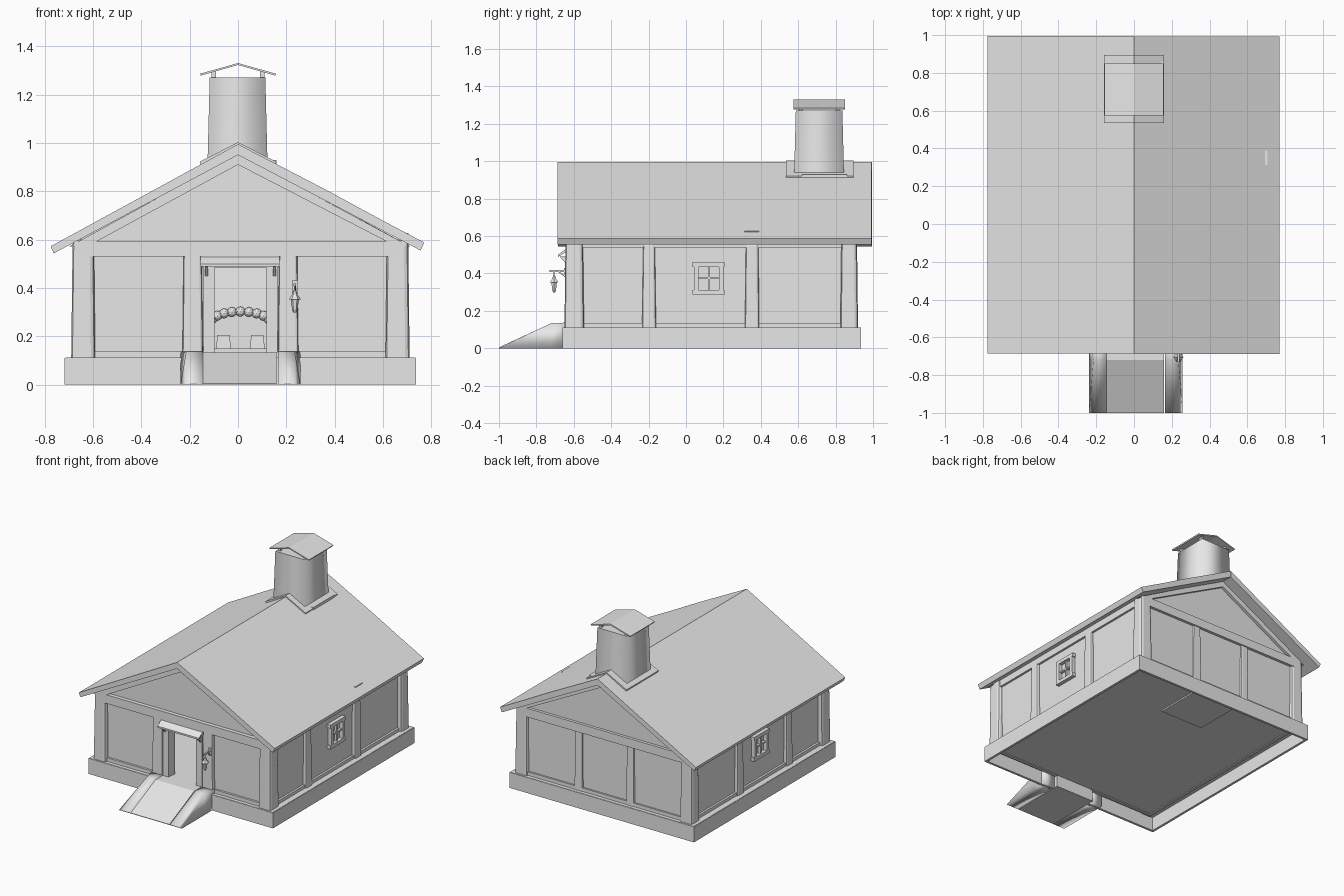
import bpy, bmesh, math
from mathutils import Vector

if "Cube" in bpy.data.objects:
    bpy.data.objects.remove(bpy.data.objects["Cube"])

grey = bpy.data.materials.new("plain light grey")
grey.diffuse_color = (0.8, 0.8, 0.8, 1)
grey.use_nodes = True
grey.node_tree.nodes["Principled BSDF"].inputs["Base Color"].default_value = grey.diffuse_color


def add(name, verts, faces, smooth=0):
    me = bpy.data.meshes.new(name)
    me.from_pydata(verts, [], faces)
    bm = bmesh.new()
    bm.from_mesh(me)
    bmesh.ops.recalc_face_normals(bm, faces=bm.faces)
    bm.to_mesh(me)
    bm.free()
    me.materials.append(grey)
    ob = bpy.data.objects.new(name, me)
    bpy.context.scene.collection.objects.link(ob)
    if smooth:
        for p in me.polygons:
            p.use_smooth = True
    return ob


def box(name, x0, x1, y0, y1, z0, z1, taper=0.0, bevel=0.0):
    """Box whose top is narrowed by taper on each side."""
    t = taper
    v = [(x0, y0, z0), (x1, y0, z0), (x1, y1, z0), (x0, y1, z0),
         (x0 + t, y0 + t, z1), (x1 - t, y0 + t, z1), (x1 - t, y1 - t, z1), (x0 + t, y1 - t, z1)]
    f = [(0, 1, 2, 3), (4, 5, 6, 7), (0, 1, 5, 4), (1, 2, 6, 5), (2, 3, 7, 6), (3, 0, 4, 7)]
    ob = add(name, v, f)
    if bevel:
        m = ob.modifiers.new("rounding", 'BEVEL')
        m.width = bevel
        m.segments = 2
    return ob


def prism(name, pts, a, b, axis='y'):
    """Extrude an xz profile along y, or a yz profile along x."""
    n = len(pts)
    put = (lambda p, d: (p[0], d, p[1])) if axis == 'y' else (lambda p, d: (d, p[0], p[1]))
    v = [put(p, d) for d in (a, b) for p in pts]
    f = [tuple(range(n)), tuple(range(n, 2 * n))]
    f += [(i, (i + 1) % n, n + (i + 1) % n, n + i) for i in range(n)]
    return add(name, v, f)


def lathe(name, prof, x, y, n=6):
    """Revolve (radius, z) pairs round a vertical axis."""
    v = [(x + r * math.cos(i * math.tau / n), y + r * math.sin(i * math.tau / n), z)
         for r, z in prof for i in range(n)]
    f = [(k * n + i, k * n + (i + 1) % n, (k + 1) * n + (i + 1) % n, (k + 1) * n + i)
         for k in range(len(prof) - 1) for i in range(n)]
    f += [tuple(range(n)), tuple(range(len(v) - n, len(v)))]
    return add(name, v, f)


C = 0.01  # centre line of the walls

# hollow foundation and floor
for s, n in ((-1, "left"), (1, "right")):
    a, b = sorted((C + s * 0.727, C + s * 0.71))
    box("foundation_" + n, a, b, -0.66, 0.935, 0, 0.11)
box("foundation_front", -0.70, 0.72, -0.66, -0.643, 0, 0.11)
box("foundation_back", -0.70, 0.72, 0.918, 0.935, 0, 0.11)
box("foundation_top", -0.714, 0.734, -0.657, 0.932, 0.098, 0.112)
box("floor", -0.645, 0.665, -0.60, 0.89, 0.085, 0.13)
box("hearth_base", -0.16, 0.18, 0.50, 0.86, 0.075, 0.15)

# entrance ramp with side banks
prism("ramp", [(-1, 0), (-1, 0.004), (-0.72, 0.134), (-0.60, 0.134), (-0.60, 0)], -0.147, 0.16, 'x')
for s, n in ((-1, "left"), (1, "right")):
    i, o = C + s * 0.155, C + s * 0.248
    m = C + s * 0.225
    add("ramp_bank_" + n,
        [(i, -1, 0), (o, -1, 0), (m, -1, 0.005), (i, -1, 0.004),
         (i, -0.72, 0), (o, -0.72, 0), (m, -0.72, 0.134), (i, -0.72, 0.134),
         (i, -0.62, 0), (o, -0.62, 0), (o, -0.62, 0.138), (i, -0.62, 0.138)],
        [(0, 1, 2, 3), (8, 9, 10, 11), (0, 4, 5, 1), (1, 5, 6, 2), (2, 6, 7, 3), (3, 7, 4, 0),
         (4, 8, 9, 5), (5, 9, 10, 6), (6, 10, 11, 7), (7, 11, 8, 4)], 1)

# walls
for s, n in ((-1, "left"), (1, "right")):
    a, b = sorted((C + s * 0.667, C + s * 0.645))
    box("side_wall_" + n, a, b, -0.61, 0.89, 0.08, 0.60)
    a, b = sorted((C + s * 0.66, C + s * 0.14))
    box("front_wall_" + n, a, b, -0.617, -0.595, 0.08, 0.56)
box("wall_over_door", -0.14, 0.16, -0.617, -0.595, 0.49, 0.56)
box("back_wall", -0.65, 0.67, 0.873, 0.895, 0.08, 0.56)
for n, y in (("front", -0.617), ("back", 0.873)):
    prism("gable_wall_" + n, [(-0.66, 0.54), (0.68, 0.54), (0.68, 0.59), (0, 0.96), (-0.66, 0.60)], y, y + 0.022)

# corner posts, side posts, sills and top plates
for s, n in ((-1, "left"), (1, "right")):
    a, b = sorted((C + s * 0.70, C + s * 0.60))
    box("front_corner_post_" + n, a, b, -0.65, -0.545, 0.09, 0.60, 0.006, 0.018)
    box("back_corner_post_" + n, a, b, 0.825, 0.92, 0.09, 0.60, 0.006, 0.018)
    a, b = sorted((C + s * 0.692, C + s * 0.62))
    box("side_post_front_" + n, a, b, -0.235, -0.16, 0.09, 0.56, 0.006, 0.012)
    box("side_post_back_" + n, a, b, 0.315, 0.392, 0.09, 0.56, 0.005, 0.012)
    a, b = sorted((C + s * 0.682, C + s * 0.65))
    box("side_sill_" + n, a, b, -0.60, 0.87, 0.11, 0.135)
    box("side_top_plate_" + n, a, b, -0.60, 0.87, 0.54, 0.60)
    # window: four frame bars and a cross
    a, b = sorted((C + s * 0.694, C + s * 0.65))
    for k, (y0, y1, z0, z1) in enumerate(((0.036, 0.207, 0.435, 0.46), (0.036, 0.207, 0.287, 0.312),
                                          (0.044, 0.068, 0.31, 0.436), (0.176, 0.2, 0.31, 0.436))):
        box("window_frame_%s_%d" % (n, k), a, b, y0, y1, z0, z1)
    a, b = sorted((C + s * 0.685, C + s * 0.66))
    box("window_bar_upright_" + n, a, b, 0.117, 0.127, 0.31, 0.436)
    box("window_bar_cross_" + n, a, b, 0.068, 0.176, 0.37, 0.38)
    # posts framing the door and the middle of the back wall
    a, b = sorted((C + s * 0.24, C + s * 0.155))
    box("front_post_" + n, a, b, -0.645, -0.60, 0.09, 0.54, 0.005, 0.01)
    a, b = sorted((C + s * 0.235, C + s * 0.172))
    box("back_post_" + n, a, b, 0.87, 0.91, 0.09, 0.54, 0.004, 0.008)
    a, b = sorted((C + s * 0.63, C + s * 0.16))
    box("front_sill_" + n, a, b, -0.632, -0.6, 0.11, 0.137)
box("back_sill", -0.62, 0.64, 0.875, 0.907, 0.11, 0.137)

# cross beams and gable rafters
for n, y0, y1 in (("front", -0.645, -0.60), ("back", 0.88, 0.915)):
    box("cross_beam_" + n, -0.66, 0.68, y0, y1, 0.53, 0.592)
    prism("rafter_left_" + n, [(-0.70, 0.57), (-0.585, 0.592), (0, 0.91), (0, 0.955)], y0, y1)
    prism("rafter_right_" + n, [(0.715, 0.57), (0.615, 0.592), (0, 0.91), (0, 0.955)], y0, y1)

# roof slabs
prism("roof_left", [(0, 0.995), (-0.775, 0.572), (-0.762, 0.543), (0, 0.95)], -0.685, 0.995)
prism("roof_right", [(0, 0.995), (0.375, 0.80), (0.57, 0.694), (0.77, 0.588), (0.755, 0.555), (0, 0.95)],
      -0.687, 0.993)
box("roof_peg", 0.69, 0.706, 0.312, 0.39, 0.60, 0.628)

# chimney collar, shaft and hood
for s, n in ((-1, "left"), (1, "right")):
    prism("chimney_collar_" + n, [(0, 0.98), (0, 1.003), (s * 0.158, 0.922), (s * 0.152, 0.90)], 0.535, 0.895)
    prism("chimney_hood_" + n, [(0, 1.322), (0, 1.33), (s * 0.157, 1.286), (s * 0.154, 1.278)], 0.575, 0.85)
    for y in (0.605, 0.80):
        box("hood_post_" + n, s * 0.1 - 0.01, s * 0.1 + 0.01, y, y + 0.02, 1.26, 1.297)
shaft = box("chimney_shaft", -0.126, 0.122, 0.578, 0.845, 0.92, 1.27, 0.009)
for p in shaft.data.polygons:
    p.use_smooth = abs(p.normal.z) < 0.5

# door frame and small awning
for s, n in ((-1, "left"), (1, "right")):
    a, b = sorted((C + s * 0.153, C + s * 0.108))
    box("door_jamb_" + n, a, b, -0.64, -0.57, 0.13, 0.49)
    a, b = sorted((C + s * 0.147, C + s * 0.135))
    prism("awning_bracket_" + n, [(-0.64, 0.45), (-0.64, 0.49), (-0.675, 0.49)], a, b, 'x')
box("door_lintel", -0.148, 0.167, -0.645, -0.575, 0.485, 0.53)
prism("awning", [(-0.685, 0.488), (-0.685, 0.50), (-0.64, 0.532), (-0.64, 0.515)], -0.155, 0.172, 'x')

# lantern on its bracket
LX, LY = 0.235, -0.705
box("lantern_arm", LX - 0.005, LX + 0.005, -0.73, -0.63, 0.408, 0.418)
box("lantern_plate", LX - 0.012, LX + 0.012, -0.652, -0.64, 0.38, 0.43)
prism("lantern_brace", [(-0.645, 0.38), (-0.645, 0.388), (-0.68, 0.411), (-0.685, 0.408)],
      LX - 0.004, LX + 0.004, 'x')
lathe("lantern_hanger", [(0.003, 0.385), (0.003, 0.412)], LX, LY)
lathe("lantern_cap", [(0.026, 0.352), (0.012, 0.372), (0.006, 0.39)], LX, LY)
lathe("lantern_glass", [(0.006, 0.298), (0.011, 0.308), (0.017, 0.353)], LX, LY)

# fireplace inside, with a stone arch and logs
for s, n in ((-1, "left"), (1, "right")):
    a, b = sorted((C + s * 0.17, C + s * 0.125))
    box("fireplace_side_" + n, a, b, 0.55, 0.86, 0.13, 0.30)
    box("hearth_log_" + n, C + s * 0.07 - 0.03, C + s * 0.07 + 0.03, 0.52, 0.72, 0.15, 0.205, 0.004)
# hood leaning back up to the chimney
prism("chimney_breast", [(0.55, 0.29), (0.86, 0.29), (0.86, 0.93), (0.62, 0.93)], -0.14, 0.16, 'x')
for i in range(13):
    t = math.pi * i / 12
    c = Vector((C - 0.135 * math.cos(t), 0.545, 0.21 + 0.092 * math.sin(t) ** 0.6))
    bm = bmesh.new()
    bmesh.ops.create_icosphere(bm, subdivisions=2, radius=0.021)
    for v in bm.verts:
        v.co += c
    me = bpy.data.meshes.new("arch_stone")
    bm.to_mesh(me)
    bm.free()
    me.materials.append(grey)
    bpy.context.scene.collection.objects.link(bpy.data.objects.new("arch_stone", me))
